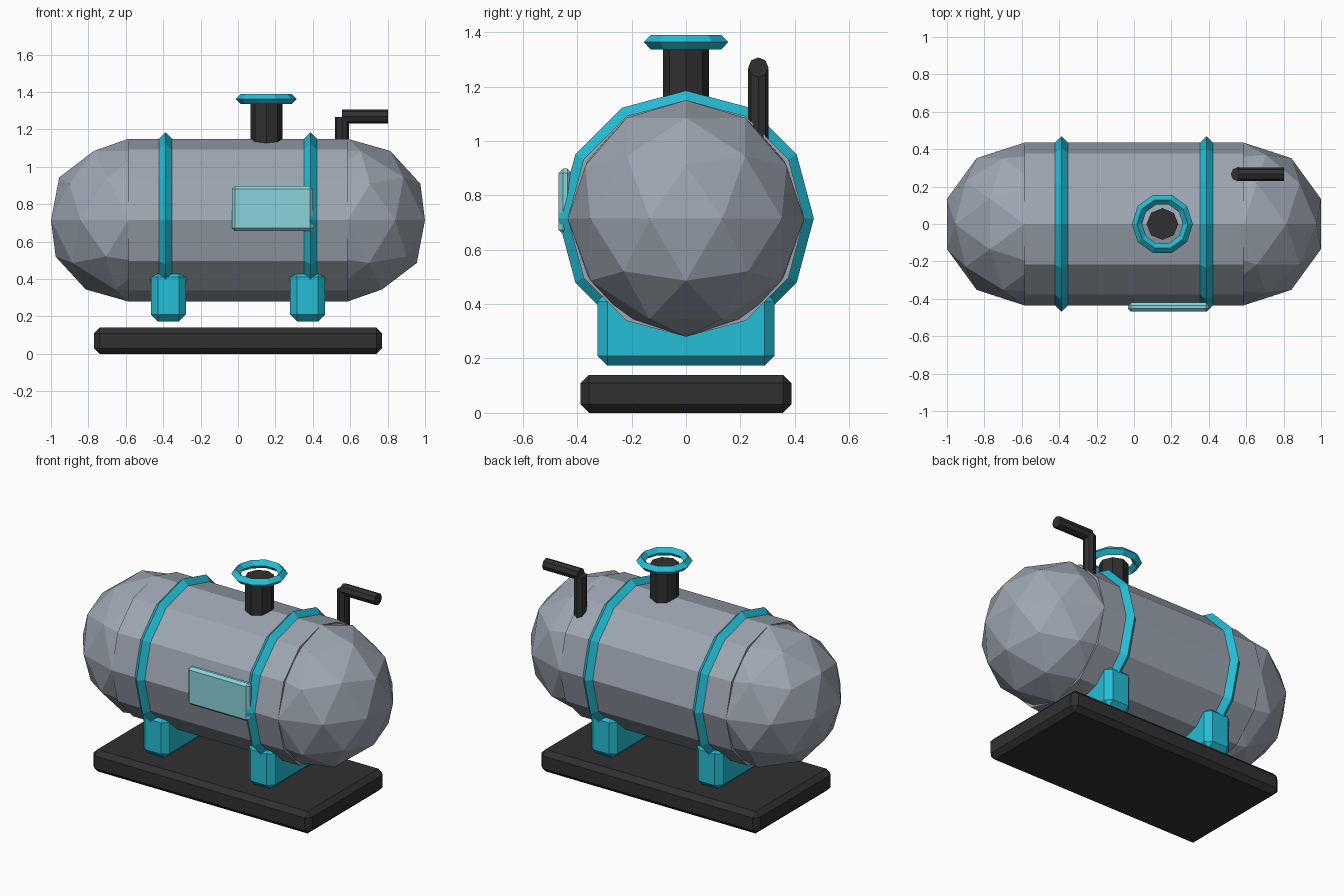
import bpy, bmesh, math

if "Cube" in bpy.data.objects:
    bpy.data.objects.remove(bpy.data.objects["Cube"])


def mat(name, r, g, b):
    m = bpy.data.materials.new(name)
    lin = [((c / 255 + 0.055) / 1.055) ** 2.4 for c in (r, g, b)]
    m.diffuse_color = (*lin, 1)
    m.use_nodes = True
    m.node_tree.nodes["Principled BSDF"].inputs["Base Color"].default_value = m.diffuse_color
    return m


GREY = mat("steel_grey", 157, 166, 178)
TEAL = mat("teal", 37, 190, 214)
PALE = mat("pale_teal", 138, 211, 219)
BLACK = mat("black", 48, 48, 48)
ALONG_X = (0, math.pi / 2, 0)


def finish(name, m):
    o = bpy.context.object
    o.name = o.data.name = name
    o.data.materials.append(m)
    return o


def cyl(name, m, r, length, loc, sides, rot=(0, 0, 0)):
    bpy.ops.mesh.primitive_cylinder_add(vertices=sides, radius=r, depth=length,
                                        location=loc, rotation=rot)
    return finish(name, m)


def ring(name, m, major, minor, loc, sides, rot=(0, 0, 0)):
    # diamond cross-section
    bpy.ops.mesh.primitive_torus_add(major_segments=sides, minor_segments=4,
                                     major_radius=major, minor_radius=minor,
                                     location=loc, rotation=rot)
    o = finish(name, m)
    o.data.polygons.foreach_set("use_smooth", [False] * len(o.data.polygons))
    return o


def box(name, m, lo, hi, bevel):
    bpy.ops.mesh.primitive_cube_add(size=1)
    o = finish(name, m)
    o.location = [(a + b) / 2 for a, b in zip(lo, hi)]
    bm = bmesh.new()
    bm.from_mesh(o.data)
    bmesh.ops.scale(bm, vec=[b - a for a, b in zip(lo, hi)], verts=bm.verts)
    bmesh.ops.bevel(bm, geom=bm.edges[:], offset=bevel, segments=1,
                    affect='EDGES', profile=0.5)
    bm.to_mesh(o.data)
    bm.free()
    return o


ZC, R = 0.715, 0.435

# tank body and domed ends
cyl("tank_body", GREY, R, 1.172, (0, 0, ZC), 12, ALONG_X)
for side, s in (("left", -1), ("right", 1)):
    bpy.ops.mesh.primitive_ico_sphere_add(subdivisions=2, radius=R,
                                          location=(s * 0.586, 0, ZC))
    finish(side + "_dome", GREY)
    # strap and saddle under it
    ring(side + "_strap", TEAL, 0.432, 0.038, (s * 0.388, 0, ZC), 12, ALONG_X)
    x = s * 0.372
    box(side + "_saddle", TEAL, (x - 0.093, -0.325, 0.174),
        (x + 0.093, 0.325, 0.446), 0.036)

# base slab
box("base", BLACK, (-0.77, -0.387, 0), (0.77, 0.387, 0.14), 0.03)

# filler neck and its ring
cyl("filler_neck", BLACK, 0.085, 0.30, (0.152, 0, 1.197), 8)
ring("filler_ring", TEAL, 0.136, 0.027, (0.152, 0, 1.363), 10)

# outlet pipe
cyl("pipe_riser", BLACK, 0.038, 0.29, (0.556, 0.266, 1.122), 8)
cyl("pipe_outlet", BLACK, 0.037, 0.246, (0.679, 0.266, 1.27), 8, ALONG_X)

# front panel
box("front_panel", PALE, (-0.032, -0.468, 0.656), (0.40, -0.42, 0.898), 0.016)
